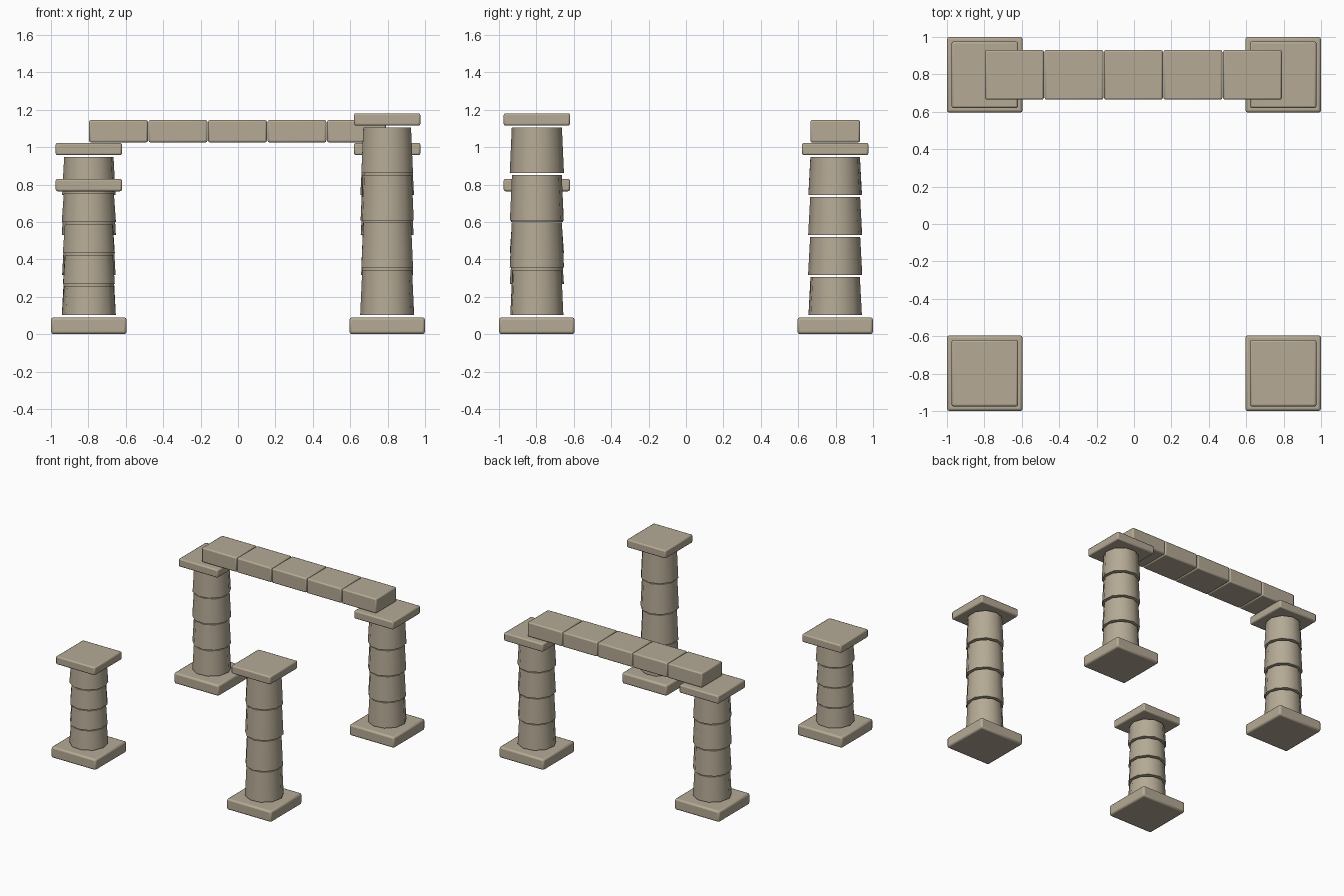
import bpy, bmesh, math, random
from mathutils import Matrix

random.seed(4)
cube = bpy.data.objects.get("Cube")
if cube:
    bpy.data.objects.remove(cube, do_unlink=True)

stone = bpy.data.materials.new("weathered_stone")
stone.use_nodes = True
COLOUR = (0.46, 0.40, 0.30, 1)
stone.diffuse_color = COLOUR
stone.node_tree.nodes["Principled BSDF"].inputs["Base Color"].default_value = COLOUR


def finish(name, bm, location, bevel=0.0, smooth=35):
    mesh = bpy.data.meshes.new(name)
    bm.to_mesh(mesh)
    bm.free()
    obj = bpy.data.objects.new(name, mesh)
    obj.location = location
    mesh.materials.append(stone)
    bpy.context.collection.objects.link(obj)
    if bevel:
        mod = obj.modifiers.new("worn_edges", 'BEVEL')
        mod.width, mod.segments = bevel, 2
    bpy.ops.object.select_all(action='DESELECT')
    obj.select_set(True)
    bpy.context.view_layer.objects.active = obj
    bpy.ops.object.shade_smooth_by_angle(angle=math.radians(smooth))
    return obj


def block(name, x, y, z0, z1, sx, sy, bevel=0.01):
    bm = bmesh.new()
    bmesh.ops.create_cube(bm, size=1)
    bmesh.ops.scale(bm, vec=(sx, sy, z1 - z0), verts=bm.verts)
    return finish(name, bm, (x, y, (z0 + z1) / 2), bevel)


def drum(name, x, y, z, height, turn):
    # Column stone, flaring towards its lower end
    bm = bmesh.new()
    bmesh.ops.create_cone(bm, cap_ends=True, segments=10, radius1=0.145,
                          radius2=0.134, depth=height,
                          matrix=Matrix.Rotation(turn, 4, 'Z'))
    return finish(name, bm, (x, y, z + height / 2), smooth=50)


def pillar(name, x, y, cap_z):
    block(name + "_base", x, y, 0, 0.09, 0.405, 0.405, 0.014)
    start, gap = 0.102, 0.011
    pitch = (cap_z - start) / 4
    for i in range(4):
        drum(f"{name}_drum_{i + 1}", x, y, start + i * pitch, pitch - gap,
             random.uniform(0, math.tau))
    block(name + "_cap", x, y, cap_z, cap_z + 0.066, 0.355, 0.355)


# Four pillars of differing height
C = 0.7975
pillar("front_right_pillar", -C, -C, 0.764)
pillar("front_left_pillar", C, -C, 1.115)
pillar("back_right_pillar", -C, C, 0.957)
pillar("back_left_pillar", C, C, 0.957)

# Row of lintel blocks across the back pillars
for i in range(5):
    block(f"lintel_block_{i + 1}", (i - 2) * 0.318 - 0.003, C, 1.025, 1.145,
          0.314, 0.266)
